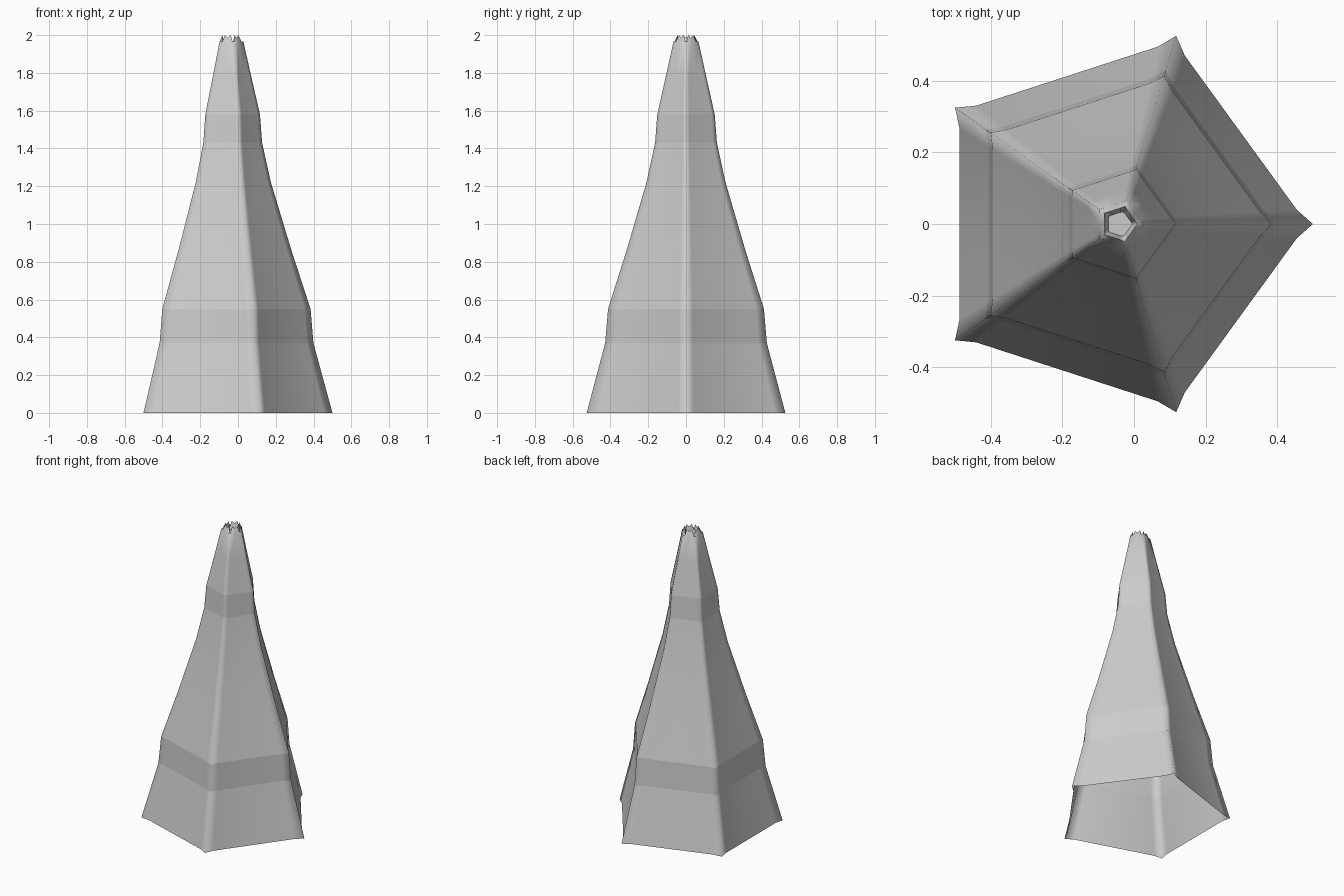
import bpy, bmesh
from math import sin, cos, pi, radians

if "Cube" in bpy.data.objects:
    bpy.data.objects.remove(bpy.data.objects["Cube"])

# profile rings: height, corner radius, rib depth, rib half width, hard edge
RINGS = [(0, .553, .045, .040, False), (.37, .450, .036, .036, True),
         (.55, .434, .033, .035, True), (.86, .331, .025, .029, False),
         (1.22, .220, .018, .022, False), (1.43, .172, .015, .018, True),
         (1.58, .160, .013, .017, True), (1.80, .108, .011, .014, False),
         (1.965, .070, .010, .012, False)]


def section(z, r, depth, half, z_flank=None, z_mid=None):
    """Five-sided section with a flared rib on each corner."""
    cx = -.053 + .012 * z / 2
    zf = z if z_flank is None else z_flank
    zm = z if z_mid is None else z_mid
    rr = r - depth
    apothem = rr * cos(pi / 5) + half * sin(pi / 5)
    pts = []
    for i in range(5):
        a = radians(72 * i)
        c, s = cos(a), sin(a)
        pts += [(cx + rr * c + half * s, rr * s - half * c, zf),
                (cx + r * c, r * s, z),
                (cx + rr * c - half * s, rr * s + half * c, zf),
                (cx + apothem * cos(a + pi / 5), apothem * sin(a + pi / 5), zm)]
    return pts


bm = bmesh.new()


def add_ring(pts, prev=None):
    ring = [bm.verts.new(p) for p in pts]
    if prev:
        n = len(ring)
        for i in range(n):
            j = (i + 1) % n
            bm.faces.new((prev[i], prev[j], ring[j], ring[i]))
    return ring


# tapering shell, open underneath
rings, prev = [], None
for z, r, d, h, hard in RINGS:
    prev = add_ring(section(z, r, d, h), prev)
    rings.append((prev, hard))

# notched crown and the small sunken floor inside it
crown = add_ring(section(1.953, .052, .009, .011, 2.0, 1.985), prev)
rings.append((crown, True))
floor = add_ring(section(1.945, .036, .004, .007), crown)
rings.append((floor, True))
bm.faces.new(floor)

# crisp bands, smooth ribs
for ring, hard in rings:
    if hard:
        for i, v in enumerate(ring):
            e = bm.edges.get((v, ring[(i + 1) % len(ring)]))
            e.smooth = False
for f in bm.faces:
    f.smooth = True

mesh = bpy.data.meshes.new("spire_roof")
bm.to_mesh(mesh)
bm.free()
obj = bpy.data.objects.new("spire_roof", mesh)
bpy.context.collection.objects.link(obj)
